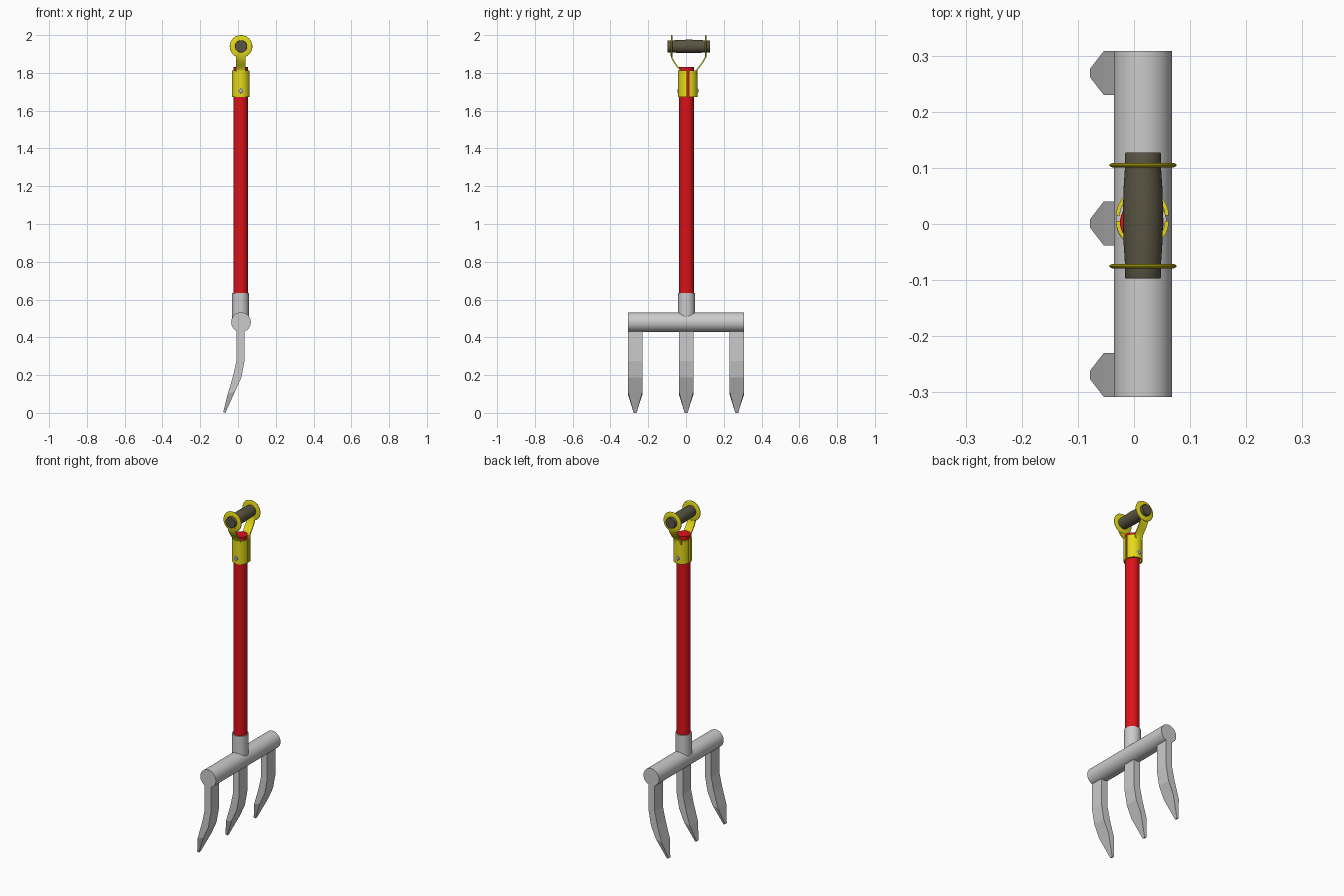
import bpy, bmesh, math
from mathutils import Matrix, Vector

if "Cube" in bpy.data.objects:
    bpy.data.objects.remove(bpy.data.objects["Cube"])

CX = 0.015  # x of the tool's axis


def material(name, rgb):
    m = bpy.data.materials.new(name)
    m.diffuse_color = (*rgb, 1)
    m.use_nodes = True
    m.node_tree.nodes["Principled BSDF"].inputs["Base Color"].default_value = m.diffuse_color
    return m


RED = material("red_paint", (0.72, 0.006, 0.01))
YELLOW = material("yellow_metal", (0.78, 0.7, 0.01))
DARK = material("dark_grip", (0.1, 0.088, 0.055))


def finish(name, bm, mat=None, smooth=True):
    bmesh.ops.recalc_face_normals(bm, faces=bm.faces)
    me = bpy.data.meshes.new(name)
    bm.to_mesh(me)
    bm.free()
    ob = bpy.data.objects.new(name, me)
    bpy.context.collection.objects.link(ob)
    if mat:
        me.materials.append(mat)
    if smooth:
        bpy.ops.object.select_all(action='DESELECT')
        bpy.context.view_layer.objects.active = ob
        ob.select_set(True)
        bpy.ops.object.shade_smooth_by_angle(angle=math.radians(35))
    return ob


def lathe(name, profile, loc, axis='Z', mat=None, seg=40, closed=False):
    """Turn (radius, height) points about an axis; open profiles get end caps."""
    bm = bmesh.new()
    rings = [[bm.verts.new((r * math.cos(2 * math.pi * i / seg),
                            r * math.sin(2 * math.pi * i / seg), h))
              for i in range(seg)] for r, h in profile]
    pairs = list(zip(rings, rings[1:]))
    if closed:
        pairs.append((rings[-1], rings[0]))
    for a, b in pairs:
        for i in range(seg):
            j = (i + 1) % seg
            bm.faces.new((a[i], a[j], b[j], b[i]))
    if not closed:
        bm.faces.new(rings[0])
        bm.faces.new(rings[-1])
    rot = Matrix.Rotation(-math.pi / 2, 4, 'X') if axis == 'Y' else Matrix()
    bm.transform(Matrix.Translation(Vector(loc)) @ rot)
    return finish(name, bm, mat)


def loft(name, sections, mat=None, smooth=True):
    """Skin a row of matching closed sections and cap both ends."""
    bm = bmesh.new()
    rows = [[bm.verts.new(p) for p in s] for s in sections]
    for a, b in zip(rows, rows[1:]):
        for i in range(len(a)):
            j = (i + 1) % len(a)
            bm.faces.new((a[i], a[j], b[j], b[i]))
    bm.faces.new(rows[0])
    bm.faces.new(rows[-1])
    return finish(name, bm, mat, smooth)


# Fork head: crossbar, socket and shaft
lathe("crossbar", [(0.052, -0.308), (0.052, 0.308)], (0.016, 0, 0.48), 'Y')
lathe("socket", [(0.045, 0.48), (0.045, 0.635)], (0.013, 0.003, 0))
lathe("shaft", [(0.039, 0.6), (0.039, 1.832)], (0.014, 0.003, 0), mat=RED)

# Tines: left x, left z, right x, right z, half width
TINE = [(-0.007, 0.46, 0.034, 0.46, 0.039),
        (-0.007, 0.28, 0.034, 0.275, 0.039),
        (-0.025, 0.2, 0.018, 0.188, 0.039),
        (-0.054, 0.1, -0.015, 0.115, 0.039),
        (-0.078, 0.004, -0.067, 0.0, 0.008)]
for k, y in enumerate((-0.269, 0.001, 0.269)):
    loft(f"tine_{k + 1}",
         [[(xl, y - w, zl), (xr, y - w, zr), (xr, y + w, zr), (xl, y + w, zl)]
          for xl, zl, xr, zr, w in TINE], smooth=False)

# Grip: slightly barrelled
lathe("grip", [(0.031, -0.112), (0.032, -0.11), (0.032, -0.088), (0.0345, -0.05),
               (0.036, 0), (0.0345, 0.05), (0.032, 0.088), (0.032, 0.11), (0.031, 0.112)],
      (0.016, 0.015, 1.94), 'Y', DARK)

for s, side in ((-1, "front"), (1, "back")):
    # Collar half shell clasping the shaft
    yc, arc = 0.01 + s * 0.005, []
    for i in range(21):
        a = math.pi * i / 20
        c, d = math.cos(a), s * math.sin(a)
        arc.append([(CX + r * c, yc + r * d, z)
                    for r, z in ((0.047, 1.672), (0.047, 1.812), (0.04, 1.812), (0.04, 1.672))])
    loft(f"collar_{side}", arc, YELLOW)

    # Strap rising from the collar to the ring
    path = [(0.043, 1.79), (0.046, 1.818), (0.062, 1.838), (0.079, 1.862),
            (0.09, 1.885), (0.092, 1.908)]
    strap = []
    for i, (y, z) in enumerate(path):
        y0, z0 = path[max(i - 1, 0)]
        y1, z1 = path[min(i + 1, len(path) - 1)]
        t = Vector((y1 - y0, z1 - z0)).normalized() * 0.0035
        o = [(y + t.y, z - t.x), (y - t.y, z + t.x)]
        strap.append([(CX + dx, 0.013 + s * q[0], q[1])
                      for dx, q in ((-0.025, o[0]), (0.025, o[0]), (0.025, o[1]), (-0.025, o[1]))])
    loft(f"strap_{side}", strap, YELLOW)

    # Ring holding the grip
    lathe(f"ring_{side}", [(0.031, -0.004), (0.055, -0.004), (0.059, -0.002), (0.06, 0),
                           (0.059, 0.002), (0.055, 0.004), (0.031, 0.004)],
          (0.016, 0.015 + s * 0.09, 1.94), 'Y', YELLOW, closed=True)

# Rivet through the collar
lathe("rivet", [(0.009, -0.055), (0.013, -0.052), (0.013, 0.052), (0.009, 0.055)],
      (CX, 0.01, 1.705), 'Y', seg=16)
